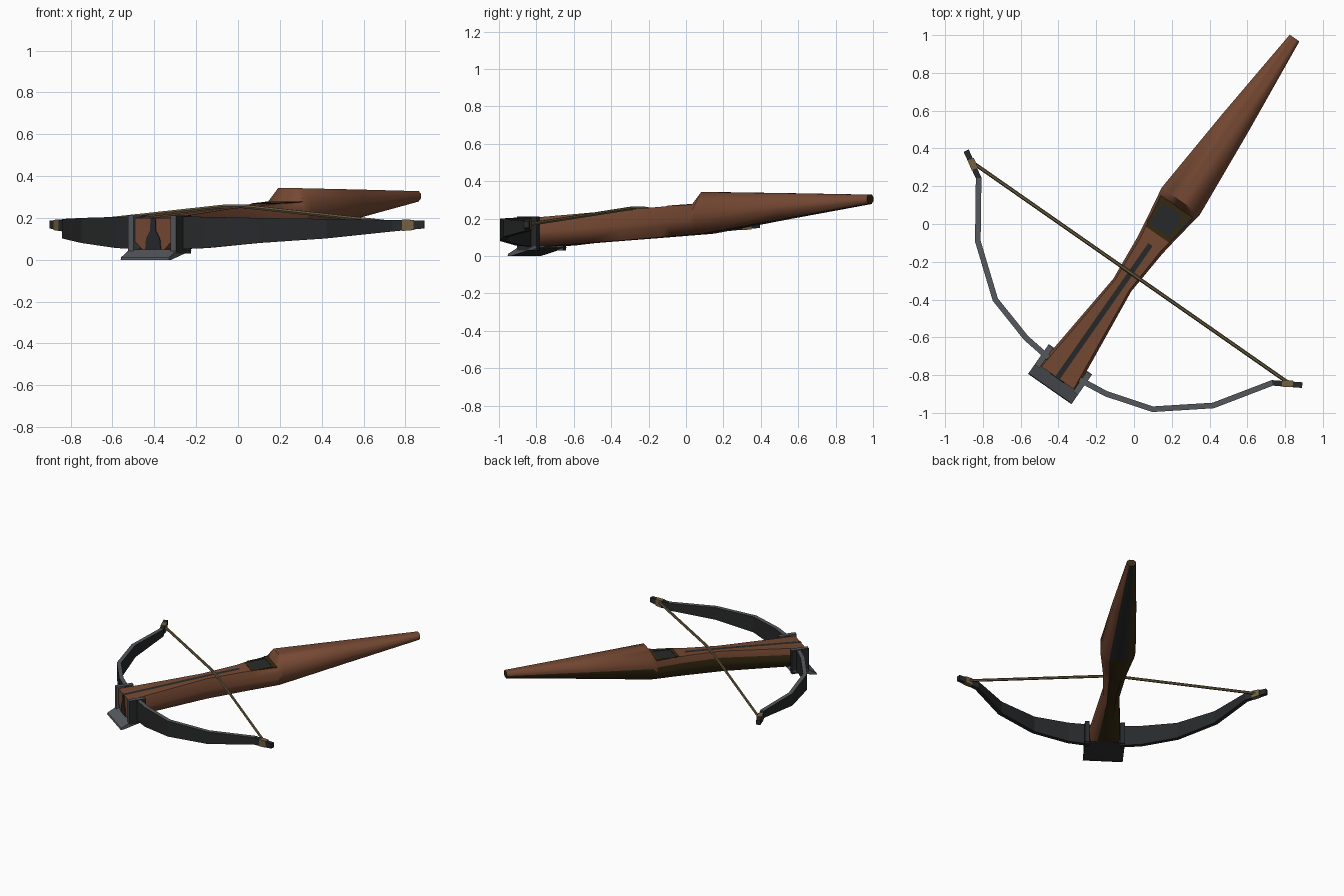
import bpy, bmesh, math
from mathutils import Vector

if "Cube" in bpy.data.objects:
    bpy.data.objects.remove(bpy.data.objects["Cube"])

# Colours
def mat(name, *rgb):
    m = bpy.data.materials.new(name)
    m.diffuse_color = (*rgb, 1)
    m.use_nodes = True
    m.node_tree.nodes["Principled BSDF"].inputs["Base Color"].default_value = m.diffuse_color
    return m

WOOD = mat("brown wood", 0.18, 0.066, 0.033)
OLIVE = mat("dark olive wood", 0.036, 0.023, 0.006)
STEEL = mat("grey steel", 0.09, 0.098, 0.108)
DARK = mat("charcoal iron", 0.021, 0.022, 0.023)
CORD = mat("olive cord", 0.14, 0.107, 0.05)
WRAP = mat("tan wrap", 0.17, 0.12, 0.055)

# The weapon lies diagonally: u runs front to butt, v runs across to the right
def place(u, v, z):
    v += 0.134
    return Vector((0.572 * u + 0.82 * v, 0.82 * u - 0.572 * v, z))

def loft(name, rings, mats, rule, smooth=False):
    """Skin a list of (u, v, z) rings; rule(segment, column) gives the material."""
    bm = bmesh.new()
    vs = [[bm.verts.new(place(*p)) for p in r] for r in rings]
    n = len(vs[0])
    for i in range(len(vs) - 1):
        for k in range(n):
            j = (k + 1) % n
            f = bm.faces.new((vs[i][k], vs[i][j], vs[i + 1][j], vs[i + 1][k]))
            f.material_index = rule(i, k)
    for i, e in ((-1, vs[0]), (-2, vs[-1])):
        bm.faces.new(e).material_index = rule(i, 0)
    bmesh.ops.recalc_face_normals(bm, faces=bm.faces)
    me = bpy.data.meshes.new(name)
    bm.to_mesh(me)
    bm.free()
    for m in mats:
        me.materials.append(m)
    ob = bpy.data.objects.new(name, me)
    bpy.context.collection.objects.link(ob)
    if smooth:
        bpy.ops.object.select_all(action='DESELECT')
        ob.select_set(True)
        bpy.context.view_layer.objects.active = ob
        bpy.ops.object.shade_smooth_by_angle(angle=math.radians(50))
    return ob

def box(name, u0, u1, v0, v1, z0, z1, mats, rule):
    return loft(name, [[(u0, v, z0), (u1, v, z0), (u1, v, z1), (u0, v, z1)]
                       for v in (v0, v1)], mats, rule)

# Stock: u, half width, bottom z, top z, flat part of the top
stations = [(-0.90, 0.118, 0.045, 0.200, 0.88), (-0.57, 0.085, 0.066, 0.225, 0.84),
            (-0.30, 0.058, 0.083, 0.246, 0.8), (-0.04, 0.080, 0.100, 0.262, 0.8),
            (0.03, 0.090, 0.105, 0.267, 0.85), (0.205, 0.118, 0.117, 0.276, 0.88),
            (0.24, 0.124, 0.120, 0.342, 0.55), (0.74, 0.084, 0.197, 0.336, 0.5),
            (1.294, 0.031, 0.278, 0.328, 0.55)]

def stock_ring(u, w, zb, zt, c):
    h = zt - zb
    half = [(0.5 * w, zb), (w, zb + 0.33 * h), (w, zb + 0.48 * h),
            (w, zb + 0.72 * h), (c * w, zt), (0.014, zt)]
    return [(u, v, z) for v, z in half] + [(u, -v, z) for v, z in reversed(half)]

def stock_colour(i, k):
    if i == -2:
        return 1
    if i == -1:
        return 0
    if k == 5 and i <= 2:                     # bolt groove
        return 2
    if k in (4, 5, 6) and i == 4:             # nut recess
        return 2
    if k == 11 and i >= 6:                    # dark underside of the butt
        return 2
    if k in (9, 10, 11) or (k == 8 and i < 5):    # stained left flank, underside
        return 1
    return 0

loft("stock", [stock_ring(*s) for s in stations], [WOOD, OLIVE, DARK], stock_colour, True)

# Slot on the front of the stock, wider at the foot
loft("front_slot", [[(u, -0.045, 0.05), (u, 0.045, 0.05), (u, 0.04, 0.10), (u, 0.016, 0.14),
                     (u, 0.014, 0.20), (u, -0.014, 0.20), (u, -0.016, 0.14), (u, -0.04, 0.10)]
                    for u in (-0.904, -0.899)], [DARK], lambda i, k: 0)

# Olive rim around the recess
for nm, a, b, v0, v1 in (("front", 0.025, 0.05, -0.075, 0.075), ("back", 0.178, 0.205, -0.10, 0.10),
                         ("right", 0.05, 0.178, 0.055, 0.08), ("left", 0.05, 0.178, -0.085, -0.07)):
    loft("recess_rim_" + nm,
         [[(u, v0, z), (u, v1, z), (u, v1, z + 0.004), (u, v0, z + 0.004)]
          for u, z in ((a, 0.264 + a * 0.055), (b, 0.264 + b * 0.055))],
         [OLIVE], lambda i, k: 0)

# Front bracket: cheeks and sloping toe plate
for s, nm in ((-1, "left"), (1, "right")):
    box("bracket_cheek_" + nm, -0.912, -0.785, s * 0.108, s * 0.14, 0.03, 0.212,
        [STEEL, DARK], lambda i, k: 1 if i == -2 or (i == 0 and k in (0, 1)) else 0)
toe = [(-0.972, 0.0), (-0.95, 0.0), (-0.78, 0.045), (-0.80, 0.055), (-0.90, 0.048), (-0.968, 0.012)]
loft("bracket_toe_plate", [[(u, v, z) for u, z in toe] for v in (-0.14, 0.14)],
     [STEEL, DARK], lambda i, k: 1 if i == 0 and k in (0, 1) else 0)

# Bow limbs: u, v, bottom z, top z
limb = [(-0.84, 0.10, 0.05, 0.208), (-0.822, 0.258, 0.056, 0.205), (-0.748, 0.508, 0.08, 0.20),
        (-0.548, 0.76, 0.102, 0.195), (-0.271, 0.948, 0.135, 0.19), (-0.19, 1.085, 0.150, 0.187)]

def limb_rings(side, pts, t):
    rings = []
    for i, (u, v, zb, zt) in enumerate(pts):
        a, b = pts[max(i - 1, 0)], pts[min(i + 1, len(pts) - 1)]
        d = Vector((b[0] - a[0], b[1] - a[1])).normalized() * t
        rings.append([(u - d.y, side * (v + d.x), zb), (u + d.y, side * (v - d.x), zb),
                      (u + d.y, side * (v - d.x), zt), (u - d.y, side * (v + d.x), zt)])
    return rings

wrap = [(-0.243, 0.992, 0.138, 0.192), (-0.213, 1.04, 0.142, 0.191)]
for s, nm in ((-1, "left"), (1, "right")):
    loft("bow_limb_" + nm, limb_rings(s, limb, 0.015), [DARK, STEEL],
         lambda i, k: 1 if k == 2 and 0 <= i < 4 else 0)
    loft("string_wrap_" + nm, limb_rings(s, wrap, 0.018), [WRAP], lambda i, k: 0)

# Bowstring, lifted over the stock
def string_ring(v, z, r=0.010):
    return [(-0.222 + r * math.cos(a * math.pi / 3), v, z + r * math.sin(a * math.pi / 3))
            for a in range(6)]

loft("bowstring", [string_ring(v, z) for v, z in
                   ((-1.01, 0.17), (-0.06, 0.255), (0.06, 0.255), (1.01, 0.17))],
     [CORD], lambda i, k: 0, True)
